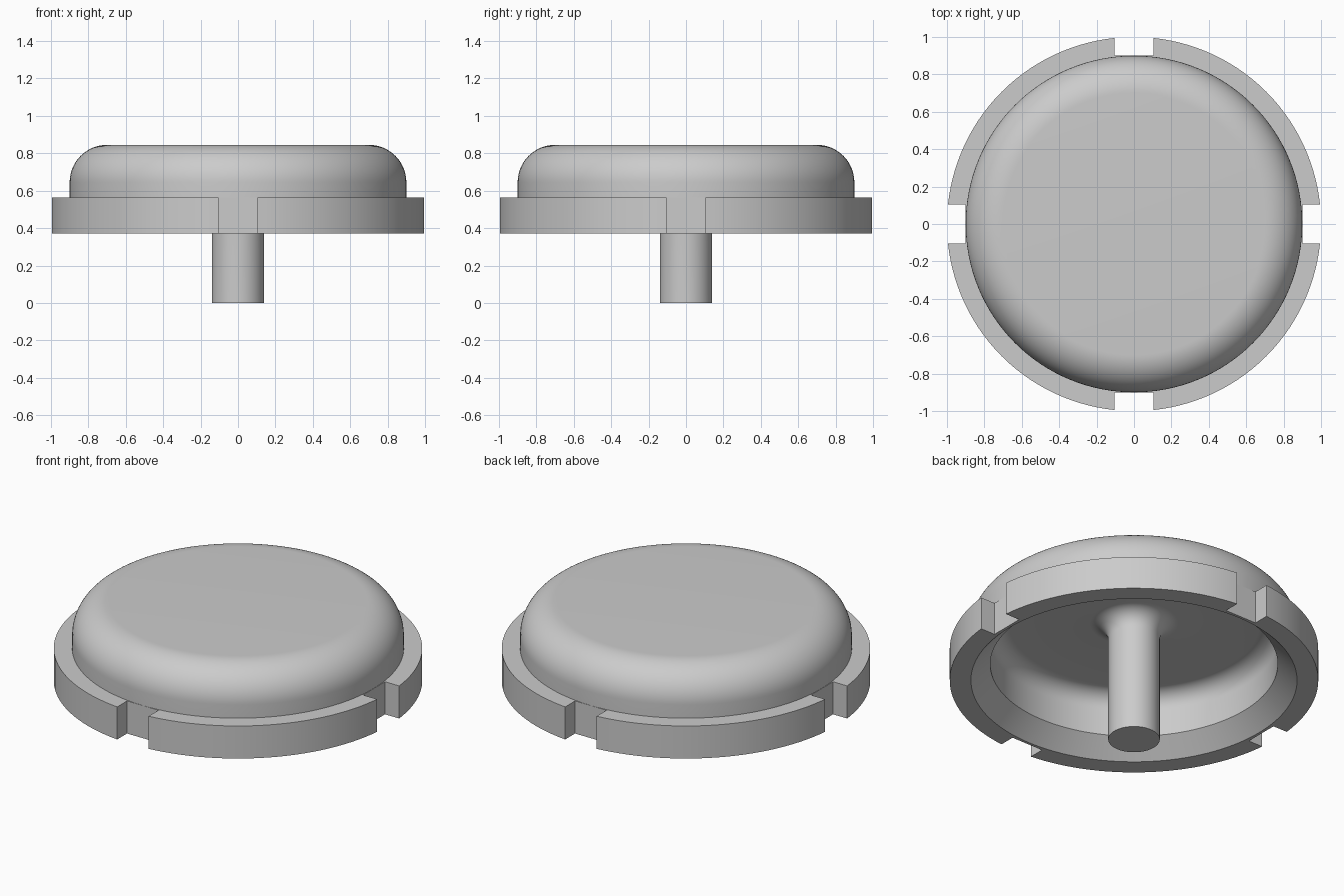
import bpy, bmesh
from math import sin, cos, pi, radians
from mathutils import Matrix

cube = bpy.data.objects.get("Cube")
if cube:
    bpy.data.objects.remove(cube, do_unlink=True)

SEGMENTS = 128
NOTCH_WIDTH, NOTCH_FLOOR = 0.208, 0.901

gray = bpy.data.materials.new("plain gray")
gray.use_nodes = True
color = (0.6, 0.6, 0.6, 1)
gray.diffuse_color = color
gray.node_tree.nodes["Principled BSDF"].inputs["Base Color"].default_value = color


def arc(cx, cz, radius, start, end, steps=12):
    """Fillet points as (radius, height), angles in degrees."""
    angles = [radians(start + (end - start) * i / steps) for i in range(steps + 1)]
    return [(cx + radius * cos(a), cz + radius * sin(a)) for a in angles]


def make_object(name, bm):
    bmesh.ops.recalc_face_normals(bm, faces=bm.faces)
    mesh = bpy.data.meshes.new(name)
    bm.to_mesh(mesh)
    bm.free()
    mesh.materials.append(gray)
    obj = bpy.data.objects.new(name, mesh)
    bpy.context.collection.objects.link(obj)
    return obj


# Cap section, from the stem's foot around the hollow and over the dome
profile = [(0, 0), (0.14, 0)]
profile += arc(0.24, 0.625, 0.1, 180, 90)       # stem flare
profile += arc(0.68, 0.625, 0.1, 90, 0)         # inner corner
profile += [(0.78, 0.47), (0.885, 0.37)]        # bevelled mouth
profile += [(1, 0.37), (1, 0.565), (0.9, 0.565)]  # rim
profile += arc(0.7, 0.645, 0.2, 0, 90, 20)      # dome shoulder
profile += [(0, 0.845)]

bm = bmesh.new()
verts = [bm.verts.new((r, 0, z)) for r, z in profile]
edges = [bm.edges.new(pair) for pair in zip(verts, verts[1:])]
bmesh.ops.spin(bm, geom=verts + edges, cent=(0, 0, 0), axis=(0, 0, 1),
               angle=2 * pi, steps=SEGMENTS, use_duplicate=False)
bmesh.ops.remove_doubles(bm, verts=bm.verts, dist=0.0001)
cap = make_object("cap_with_stem", bm)

# Four notches around the rim
bm = bmesh.new()
for quarter in range(4):
    place = (Matrix.Rotation(quarter * pi / 2, 4, 'Z')
             @ Matrix.Translation((NOTCH_FLOOR + 0.1, 0, 0.47))
             @ Matrix.Diagonal((0.2, NOTCH_WIDTH, 0.4, 1)))
    bmesh.ops.create_cube(bm, size=1, matrix=place)
cutter = make_object("notch_cutter", bm)
cutter.hide_render = True

cut = cap.modifiers.new("notches", 'BOOLEAN')
cut.operation = 'DIFFERENCE'
cut.solver = 'EXACT'
cut.object = cutter

bpy.ops.object.select_all(action='DESELECT')
bpy.context.view_layer.objects.active = cap
cap.select_set(True)
bpy.ops.object.modifier_apply(modifier=cut.name)
bpy.data.objects.remove(cutter, do_unlink=True)
bpy.ops.object.shade_smooth_by_angle(angle=radians(30))
